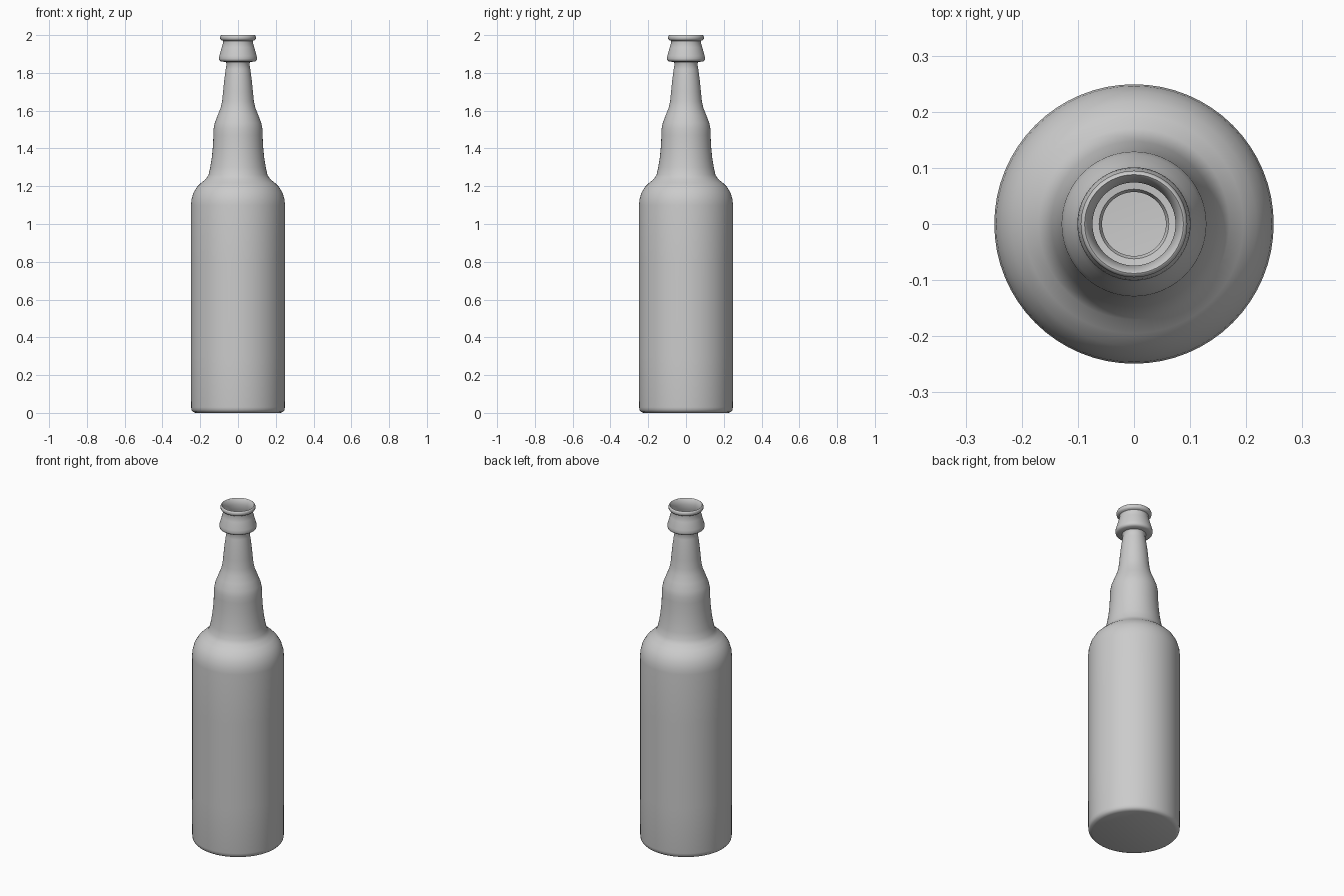
import bpy
import bmesh
import math

cube = bpy.data.objects.get("Cube")
if cube:
    bpy.data.objects.remove(cube, do_unlink=True)

SIDES = 64

# Single flat colour
glass = bpy.data.materials.new("grey_glass")
glass.use_nodes = True
grey = (0.6, 0.6, 0.6, 1)
glass.diffuse_color = grey
glass.node_tree.nodes["Principled BSDF"].inputs["Base Color"].default_value = grey

# Radius and height pairs, from the base centre up to the mouth
base = [(0, 0), (0.225, 0), (0.238, 0.005), (0.246, 0.015), (0.248, 0.03)]
body = [(0.249, 0.3), (0.249, 0.8), (0.249, 1.1), (0.246, 1.13),
        (0.236, 1.165), (0.218, 1.195), (0.195, 1.218), (0.17, 1.238)]
neck = [(0.156, 1.26), (0.147, 1.3), (0.139, 1.35), (0.133, 1.41), (0.13, 1.47),
        (0.129, 1.505), (0.123, 1.535), (0.108, 1.575), (0.092, 1.615), (0.084, 1.65),
        (0.079, 1.7), (0.073, 1.76), (0.065, 1.82), (0.06, 1.85)]
lip = [(0.065, 1.858), (0.09, 1.86), (0.099, 1.866), (0.101, 1.875), (0.099, 1.89),
       (0.086, 1.935), (0.078, 1.963), (0.08, 1.97), (0.09, 1.974), (0.094, 1.98),
       (0.095, 1.99), (0.092, 1.998), (0.088, 2.0)]
# Mouth lining that meets the neck from inside
mouth = [(0.084, 1.996), (0.074, 1.965), (0.083, 1.93), (0.095, 1.885),
         (0.09, 1.866), (0.062, 1.862), (0.057, 1.85)]


def lathe(name, profile):
    """Spin a profile around the vertical axis into a smooth shell."""
    bm = bmesh.new()
    verts = [bm.verts.new((r, 0, z)) for r, z in profile]
    edges = [bm.edges.new(pair) for pair in zip(verts, verts[1:])]
    bmesh.ops.spin(bm, geom=verts + edges, cent=(0, 0, 0), axis=(0, 0, 1),
                   angle=math.tau, steps=SIDES, use_duplicate=False)
    bmesh.ops.remove_doubles(bm, verts=bm.verts, dist=0.0001)
    bmesh.ops.recalc_face_normals(bm, faces=bm.faces)
    mesh = bpy.data.meshes.new(name)
    bm.to_mesh(mesh)
    bm.free()
    mesh.materials.append(glass)
    obj = bpy.data.objects.new(name, mesh)
    bpy.context.collection.objects.link(obj)
    bpy.context.view_layer.objects.active = obj
    obj.select_set(True)
    bpy.ops.object.shade_smooth_by_angle(angle=math.radians(50))
    obj.select_set(False)
    return obj


lathe("bottle", base + body + neck + lip + mouth)
